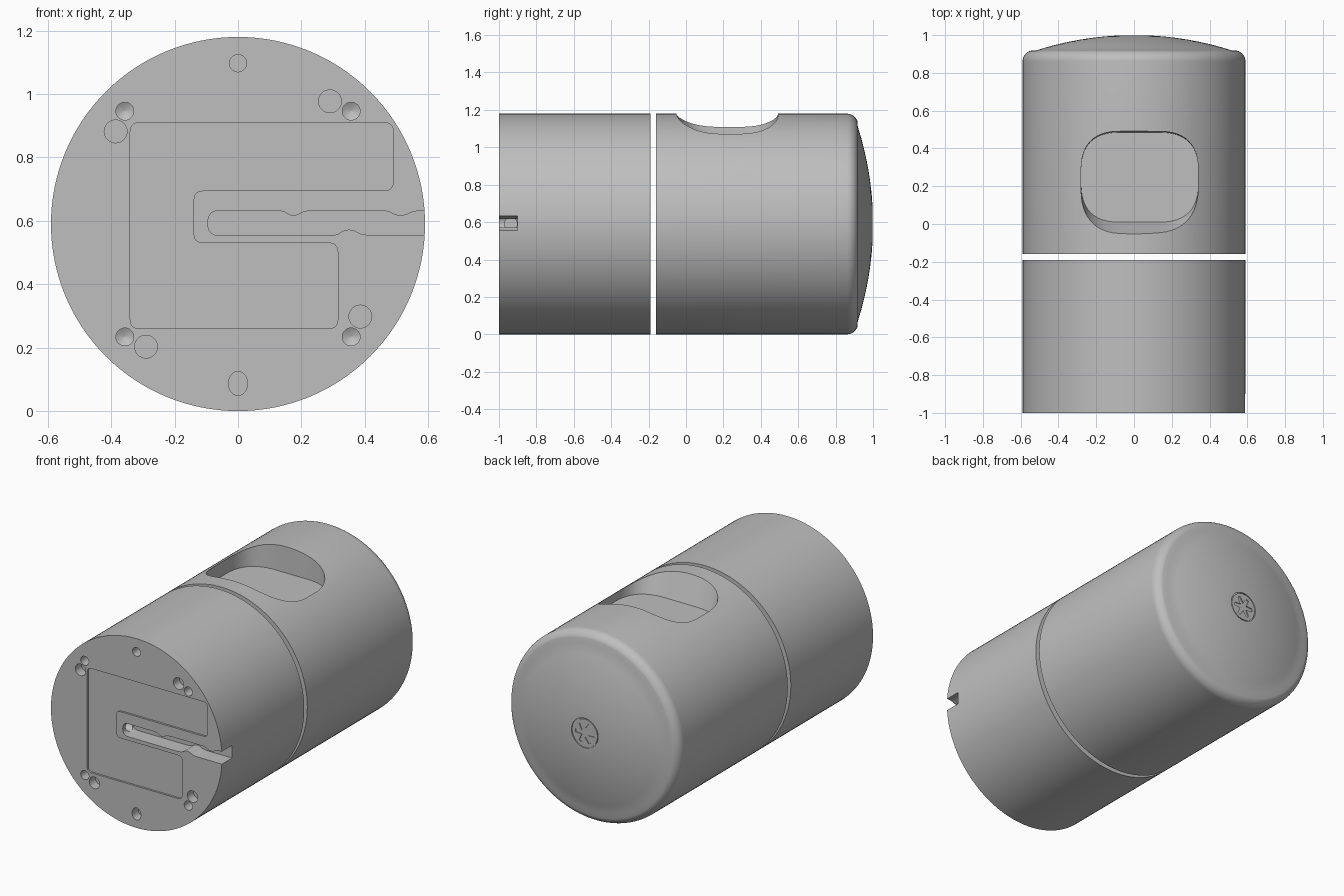
import bpy, bmesh
from math import sin, cos, pi, sqrt
from mathutils import Vector

cube = bpy.data.objects.get("Cube")
if cube:
    bpy.data.objects.remove(cube)

R = 0.59  # body radius and height of the axis

grey = bpy.data.materials.new("satin grey")
grey.use_nodes = True
colour = (0.52, 0.52, 0.52, 1)
grey.diffuse_color = colour
grey.node_tree.nodes["Principled BSDF"].inputs["Base Color"].default_value = colour


def loft(name, rings):
    """Skin a list of equal rings of 3D points and cap both ends."""
    bm = bmesh.new()
    loops = [[bm.verts.new(p) for p in ring] for ring in rings]
    n = len(loops[0])
    for a, b in zip(loops, loops[1:]):
        for i in range(n):
            j = (i + 1) % n
            bm.faces.new((a[i], a[j], b[j], b[i]))
    bm.faces.new(loops[0])
    bm.faces.new(loops[-1])
    bmesh.ops.recalc_face_normals(bm, faces=bm.faces)
    mesh = bpy.data.meshes.new(name)
    bm.to_mesh(mesh)
    bm.free()
    mesh.materials.append(grey)
    obj = bpy.data.objects.new(name, mesh)
    bpy.context.collection.objects.link(obj)
    return obj


def ellipse(x, z, rx, rz, n):
    return [(x + rx * cos(2 * pi * i / n), z + rz * sin(2 * pi * i / n)) for i in range(n)]


def along_y(outline, y):
    return [(x, y, z) for x, z in outline]


def prism(name, outline, y0, y1):
    return loft(name, [along_y(outline, y0), along_y(outline, y1)])


def turned(name, profile, x=0, z=R, n=128):
    """Turn a profile of (radius, y) pairs round an axis along y."""
    return loft(name, [along_y(ellipse(x, z, r, r, n), y) for r, y in profile])


def rounded(points, radius, steps=6):
    """Round every corner of an outline."""
    out = []
    pts = [Vector(p) for p in points]
    for i, p in enumerate(pts):
        ends = []
        for q in (pts[i - 1], pts[(i + 1) % len(pts)]):
            d = q - p
            ends.append(p + d.normalized() * min(radius, d.length * 0.48))
        for k in range(steps + 1):
            t = k / steps
            out.append(tuple(ends[0] * (1 - t) ** 2 + p * 2 * t * (1 - t) + ends[1] * t * t))
    return out


def cut(obj, cutters):
    """Subtract the cutters for good and delete them."""
    for c in cutters:
        mod = obj.modifiers.new("cut", 'BOOLEAN')
        mod.operation, mod.solver, mod.object = 'DIFFERENCE', 'EXACT', c
    bpy.context.view_layer.update()
    evaluated = obj.evaluated_get(bpy.context.evaluated_depsgraph_get())
    mesh = bpy.data.meshes.new_from_object(evaluated)
    obj.modifiers.clear()
    obj.data = mesh
    for c in cutters:
        bpy.data.objects.remove(c)


def smooth(obj):
    bpy.ops.object.select_all(action='DESELECT')
    obj.select_set(True)
    bpy.context.view_layer.objects.active = obj
    bpy.ops.object.shade_smooth_by_angle(angle=pi / 6)


# Base cylinder
FRONT, OUT = -1.0, -1.1
base = turned("base_cylinder", [(R, FRONT), (R, -0.19)])
cutters = []

# Shallow folded recess on the front
panel = [(-0.34, 0.26), (0.315, 0.26), (0.315, 0.53), (-0.14, 0.53),
         (-0.14, 0.695), (0.49, 0.695), (0.49, 0.91), (-0.34, 0.91)]
cutters.append(prism("panel_cutter", rounded(panel, 0.03), OUT, FRONT + 0.012))

# Cable channel with small clamping bumps, open at the side
low, high = 0.555, 0.633
channel = [(0.7, low), (0.39, low), (0.365, low + 0.017), (0.335, low + 0.017), (0.31, low - 0.002),
           (-0.095, low - 0.002), (-0.095, high), (0.14, high), (0.165, high - 0.017),
           (0.185, high - 0.017), (0.215, high), (0.47, high), (0.5, high - 0.017),
           (0.525, high - 0.017), (0.56, high), (0.7, high)]
cutters.append(prism("channel_cutter", rounded(channel, 0.039), OUT, -0.9))

# Cable hole running on from the channel's inner end
hole = ellipse(-0.937, R, 0.034, 0.034, 32)
cutters.append(loft("cable_hole_cutter", [[(x, y, z) for y, z in hole] for x in (-0.25, -0.07)]))

# Screw holes with pointed ends
for sx in (-1, 1):
    for sz in (-1, 1):
        cutters.append(turned("screw_hole_cutter",
                              [(0.028, OUT), (0.028, -0.9), (0.001, -0.885)],
                              sx * 0.357, R + sz * 0.356, 32))

# Flat round holes, in pairs turned half way round the axis
for x, dz in ((-0.386, 0.292), (0.29, 0.387)):
    for s in (-1, 1):
        cutters.append(turned("pin_hole_cutter", [(0.036, OUT), (0.036, -0.94)],
                              s * x, R + s * dz, 32))

# Locating hole at the top and its oval partner at the bottom
cutters.append(turned("locating_hole_cutter", [(0.027, OUT), (0.027, -0.94)], 0, 1.097, 32))
cutters.append(prism("oval_hole_cutter", ellipse(0, 0.087, 0.03, 0.038, 32), OUT, -0.94))
cut(base, cutters)
smooth(base)

# Head cylinder with rounded rim and shallow domed end
DOME = 1.7


def dome_y(r):
    return 1.0 - DOME + sqrt(DOME * DOME - r * r)


profile = [(R, -0.16), (R, 0.86)]
for k in range(1, 9):
    a = k / 8 * 0.4 * pi
    profile.append((R - 0.06 * (1 - cos(a)), 0.86 + 0.06 * sin(a)))
profile += [(r, dome_y(r)) for r in (0.52, 0.46, 0.4, 0.34, 0.28, 0.22, 0.16, 0.1)]
head = turned("head_cylinder", profile)

# Pocket sunk into the top, its front wall sloping


def pocket_ring(y0, y1, z):
    box = [(-0.28, y0), (0.34, y0), (0.34, y1), (-0.28, y1)]
    return [(x, y, z) for x, y in rounded(box, 0.2, 12)]


pocket = loft("pocket_cutter", [pocket_ring(0.01, 0.485, 1.02), pocket_ring(-0.06, 0.492, 1.2)])

# Screw seat in the middle of the dome
seat = turned("seat_cutter", [(0.092, 0.99), (0.092, 1.1)], n=64)
cut(head, [pocket, seat])
smooth(head)

# Screw head with a six-armed drive and centre pin
screw = turned("end_screw", [(0.086, 0.95), (0.086, 0.996)], n=64)
star = []
for arm in range(6):
    for r, turn in ((0.026, -0.5), (0.066, -0.14), (0.066, 0.14)):
        a = (arm + turn) * pi / 3
        star.append((r * cos(a), R + r * sin(a)))
cut(screw, [prism("drive_cutter", star, 0.965, 1.1)])
smooth(screw)
pin = turned("screw_pin", [(0.012, 0.96), (0.012, 0.99)], n=24)
smooth(pin)
